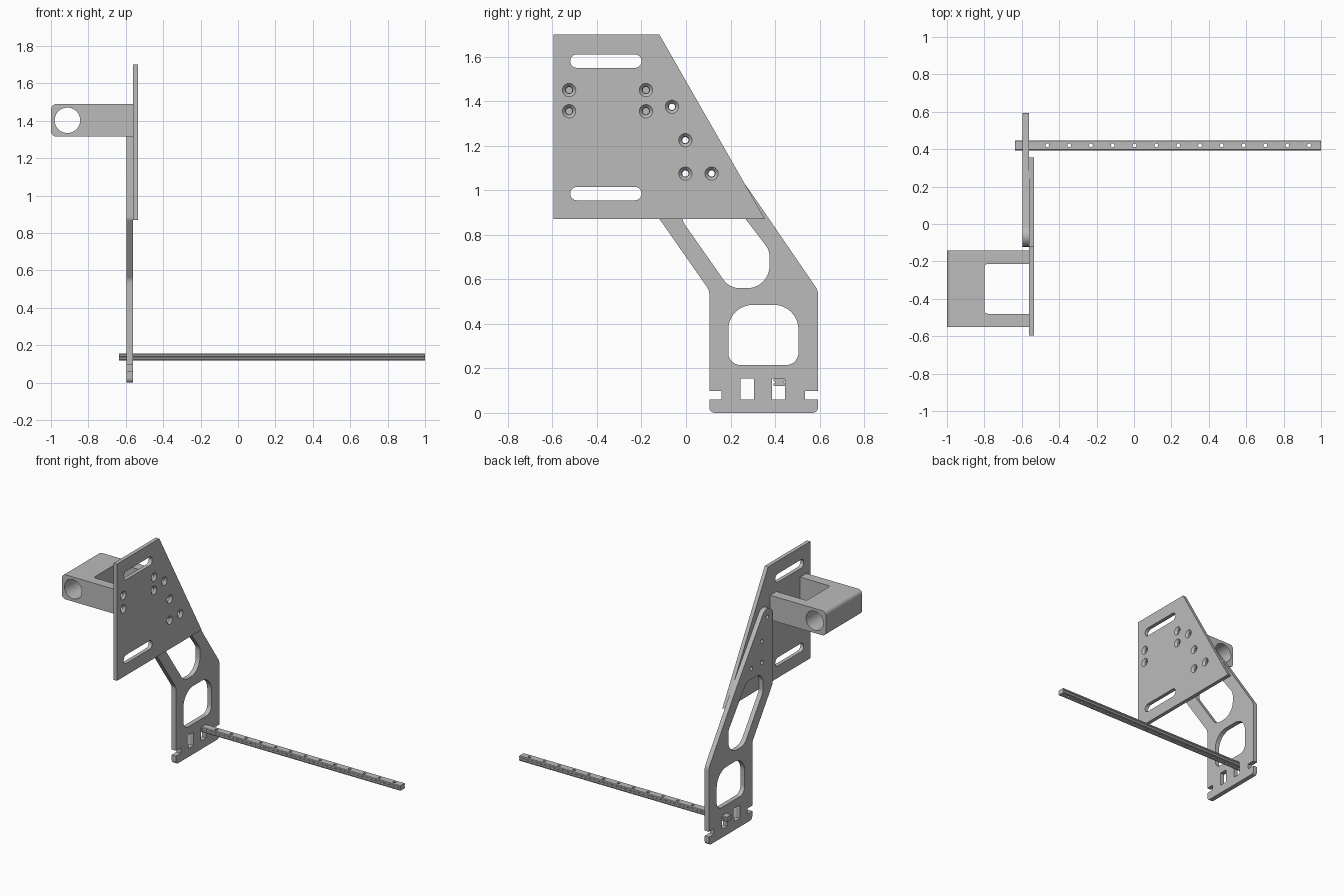
import bpy, bmesh, math
from mathutils import Vector

if "Cube" in bpy.data.objects:
    bpy.data.objects.remove(bpy.data.objects["Cube"])

GREY = (0.5, 0.5, 0.5, 1)
metal = bpy.data.materials.new("plain_grey")
metal.use_nodes = True
metal.diffuse_color = GREY
metal.node_tree.nodes["Principled BSDF"].inputs["Base Color"].default_value = GREY


def rounded(corners, steps=10):
    """Outline from (u, v, radius) corners."""
    out = []
    for i, (u, v, r) in enumerate(corners):
        c = Vector((u, v))
        if r == 0:
            out.append(c)
            continue
        d1 = (Vector(corners[i - 1][:2]) - c).normalized()
        d2 = (Vector(corners[(i + 1) % len(corners)][:2]) - c).normalized()
        half = d1.angle(d2) / 2
        centre = c + (d1 + d2).normalized() * r / math.sin(half)
        s, e = (c + d * r / math.tan(half) - centre for d in (d1, d2))
        a = math.atan2(s.y, s.x)
        turn = (math.atan2(e.y, e.x) - a + math.pi) % math.tau - math.pi
        for k in range(steps + 1):
            t = a + turn * k / steps
            out.append(centre + r * Vector((math.cos(t), math.sin(t))))
    return out


def box(u0, u1, v0, v1, low=0, high=None):
    high = low if high is None else high
    return rounded([(u0, v0, low), (u1, v0, low), (u1, v1, high), (u0, v1, high)])


def place(axis, w, u, v):
    return {"x": (w, u, v), "y": (u, w, v), "z": (u, v, w)}[axis]


def loft(bm, axis, rings):
    """Closed solid through (depth, outline) rings."""
    loops = [[bm.verts.new(place(axis, w, *p)) for p in pts] for w, pts in rings]
    n = len(loops[0])
    for a, b in zip(loops, loops[1:]):
        for i in range(n):
            bm.faces.new((a[i], a[(i + 1) % n], b[(i + 1) % n], b[i]))
    bm.faces.new(loops[0][::-1])
    bm.faces.new(loops[-1])


def prism(bm, axis, pts, w0, w1):
    loft(bm, axis, [(w0, pts), (w1, pts)])


def drill(bm, axis, u, v, sections, sides=24):
    """Stepped round hole from (depth, radius) sections."""
    ring = [Vector((math.cos(math.tau * i / sides), math.sin(math.tau * i / sides)))
            for i in range(sides)]
    loft(bm, axis, [(w, [Vector((u, v)) + r * p for p in ring]) for w, r in sections])


def to_object(name, bm):
    bmesh.ops.recalc_face_normals(bm, faces=bm.faces)
    mesh = bpy.data.meshes.new(name)
    bm.to_mesh(mesh)
    bm.free()
    mesh.materials.append(metal)
    obj = bpy.data.objects.new(name, mesh)
    bpy.context.collection.objects.link(obj)
    return obj


def finish(name, body, cuts):
    """Cut the body, bake the result and shade it."""
    cutter = to_object(name + "_cutter", cuts)
    cutter.hide_render = True
    obj = to_object(name, body)
    mod = obj.modifiers.new("cut", "BOOLEAN")
    mod.operation, mod.solver, mod.object = "DIFFERENCE", "EXACT", cutter
    bpy.ops.object.select_all(action="DESELECT")
    obj.select_set(True)
    bpy.context.view_layer.objects.active = obj
    bpy.ops.object.convert(target="MESH")
    bpy.data.objects.remove(cutter)
    bpy.ops.object.shade_smooth_by_angle(angle=math.radians(30))


BRACKET_BOLTS = [(y, z) for y in (-0.525, -0.18) for z in (1.355, 1.45)]
ARM_BOLTS = [(-0.063, 1.375), (-0.003, 1.225), (-0.003, 1.075), (0.115, 1.075)]
BACK, FACE = -0.562, -0.535

# Mounting plate with two slots and countersunk bolt holes
body, cuts = bmesh.new(), bmesh.new()
prism(body, "x", rounded([(-0.595, 0.87, 0), (0.355, 0.87, 0),
                          (-0.12, 1.7, 0), (-0.595, 1.7, 0)]), BACK, FACE)
for z in (0.955, 1.55):
    prism(cuts, "x", box(-0.52, -0.2, z, z + 0.06, 0.0295), -0.6, -0.5)
for y, z in BRACKET_BOLTS + ARM_BOLTS:
    drill(cuts, "x", y, z, [(-0.6, 0.016), (-0.55, 0.016),
                            (FACE, 0.03), (-0.52, 0.03)])
finish("mounting_plate", body, cuts)

# Bent support arm with lightening windows
body, cuts = bmesh.new(), bmesh.new()
prism(body, "x", rounded([(0.105, 0, 0.025), (0.593, 0, 0.025), (0.593, 0.55, 0.06),
                          (0.285, 1.0, 0), (-0.122, 1.56, 0.06), (-0.122, 0.875, 0.03),
                          (0.105, 0.55, 0.06)]), -0.595, BACK)
windows = [
    rounded([(0.195, 0.56, 0.09), (0.375, 0.56, 0.1), (0.375, 0.73, 0.08),
             (0.17, 1.0, 0.05), (-0.015, 1.0, 0.07), (-0.015, 0.86, 0.05)]),
    box(0.19, 0.505, 0.215, 0.485, 0.055, 0.11),
    box(0.245, 0.305, 0.06, 0.155),
    box(0.387, 0.445, 0.06, 0.155),
    box(0.05, 0.16, 0.06, 0.098),
    box(0.535, 0.65, 0.06, 0.098),
]
for outline in windows:
    prism(cuts, "x", outline, -0.65, -0.5)
for y, z in ARM_BOLTS:
    drill(cuts, "x", y, z, [(-0.65, 0.014), (-0.5, 0.014)])
finish("support_arm", body, cuts)

# U-shaped clamp bracket with a cross bore and blind bolt holes
body, cuts = bmesh.new(), bmesh.new()
prism(body, "y", rounded([(-1, 1.315, 0.03), (BACK, 1.315, 0),
                          (BACK, 1.49, 0), (-1, 1.49, 0.03)]), -0.55, -0.143)
prism(cuts, "z", rounded([(-0.8, -0.48, 0.02), (-0.5, -0.48, 0),
                          (-0.5, -0.213, 0), (-0.8, -0.213, 0.02)]), 1.2, 1.6)
drill(cuts, "y", -0.912, 1.403, [(-0.7, 0.068), (0, 0.068)], 48)
for y, z in BRACKET_BOLTS:
    drill(cuts, "x", y, z, [(-0.66, 0.014), (-0.5, 0.014)])
finish("clamp_bracket", body, cuts)

# Long guide rail with grooved sides and a row of holes
body, cuts = bmesh.new(), bmesh.new()
half = [(0.023, 0.12), (0.027, 0.124), (0.027, 0.131), (0.021, 0.135),
        (0.021, 0.14), (0.027, 0.144), (0.027, 0.152), (0.023, 0.156)]
mid = 0.42
profile = [(mid + u, z) for u, z in half] + [(mid - u, z) for u, z in reversed(half)]
prism(body, "x", profile, -0.635, 1.0)
for i in range(14):
    drill(cuts, "z", -0.58 + i * 0.1166, mid, [(0.1, 0.01), (0.2, 0.01)], 16)
finish("guide_rail", body, cuts)
